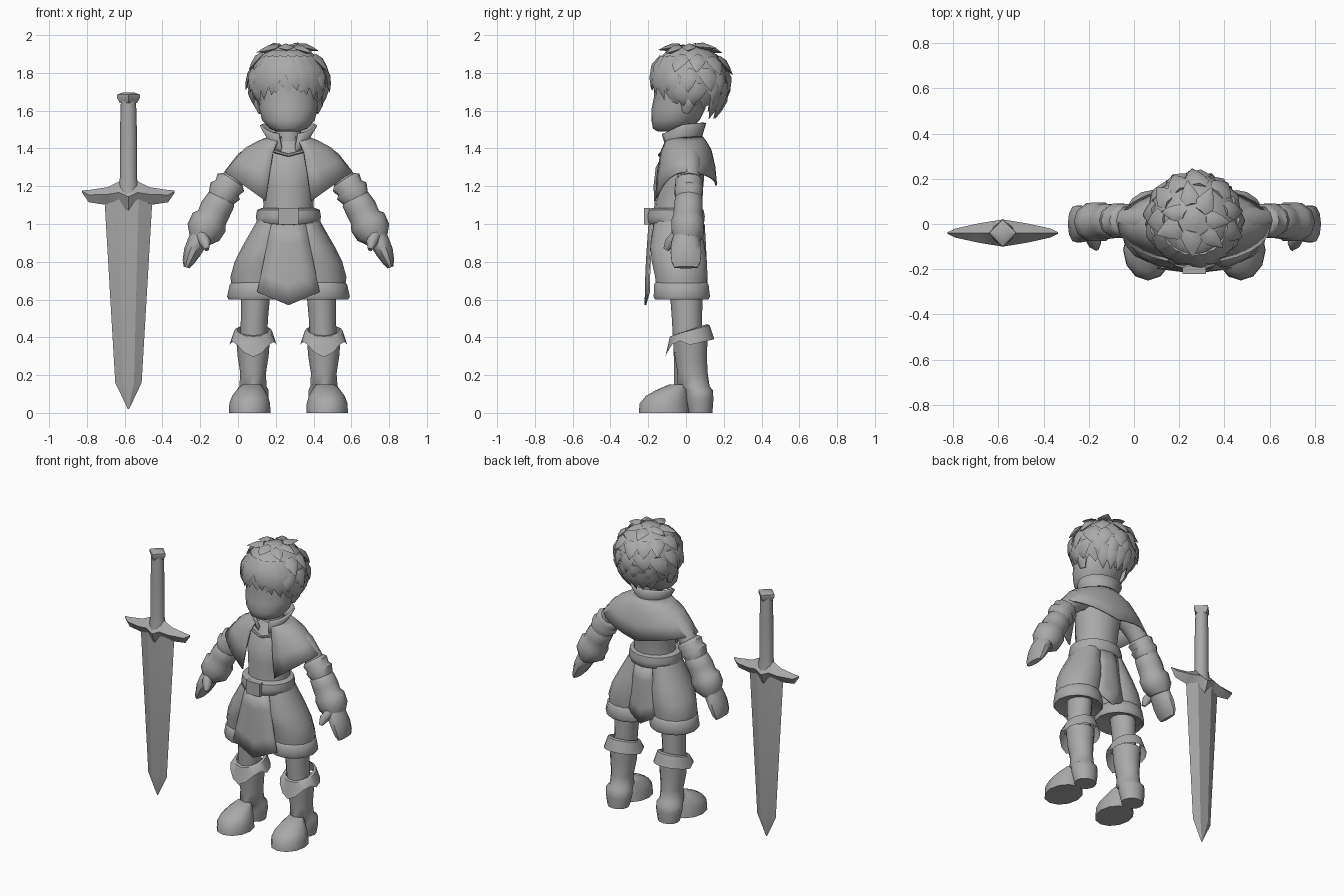
import bpy, math, random
from math import sin, cos, pi
from mathutils import Vector

random.seed(4)
cube = bpy.data.objects.get("Cube")
if cube:
    bpy.data.objects.remove(cube, do_unlink=True)

BODY_X, SWORD_X = 0.267, -0.58
mat = bpy.data.materials.new("plain grey")
mat.use_nodes = True
GREY = (0.4, 0.4, 0.4, 1)
mat.diffuse_color = GREY
mat.node_tree.nodes["Principled BSDF"].inputs["Base Color"].default_value = GREY


def make(name, verts, faces, x=BODY_X, angle=50):
    me = bpy.data.meshes.new(name)
    me.from_pydata([tuple(v) for v in verts], [], faces)
    me.materials.append(mat)
    me.shade_smooth()
    me.set_sharp_from_angle(angle=math.radians(angle))
    ob = bpy.data.objects.new(name, me)
    ob.location.x = x
    bpy.context.collection.objects.link(ob)
    return ob


def skin(name, rows, closed=True, caps=True, **kw):
    """Join rows of points into a surface."""
    n = len(rows[0])
    faces = []
    for r in range(len(rows) - 1):
        for i in range(n if closed else n - 1):
            j = (i + 1) % n
            faces.append((r * n + i, r * n + j, (r + 1) * n + j, (r + 1) * n + i))
    if closed and caps:
        faces.append(tuple(reversed(range(n))))
        faces.append(tuple(range((len(rows) - 1) * n, len(rows) * n)))
    return make(name, [p for row in rows for p in row], faces, **kw)


def loft(name, rings, n=12, tilt=0, **kw):
    """Stack of level ellipses: (x, y, z, rx, ry), tilted up towards the back."""
    rows = [[(x + rx * cos(2 * pi * i / n), y + ry * sin(2 * pi * i / n),
              z + tilt * ry * sin(2 * pi * i / n)) for i in range(n)]
            for x, y, z, rx, ry in rings]
    return skin(name, rows, **kw)


def tube(name, stations, n=10, **kw):
    """Ellipses set square to a path: (x, y, z, width, depth)."""
    pts = [Vector(s[:3]) for s in stations]
    rows = []
    for k, s in enumerate(stations):
        t = (pts[min(k + 1, len(pts) - 1)] - pts[max(k - 1, 0)]).normalized()
        u = Vector((0, 1, 0)).cross(t).normalized()
        v = t.cross(u)
        rows.append([pts[k] + u * s[3] * cos(2 * pi * i / n) + v * s[4] * sin(2 * pi * i / n)
                     for i in range(n)])
    return skin(name, rows, **kw)


def solidify(ob, t):
    m = ob.modifiers.new("thickness", "SOLIDIFY")
    m.thickness = t
    m.offset = 0


# Legs, boots and arms, mirrored
for side, s in (("left", 1), ("right", -1)):
    loft(side + "_leg", [(s * .187, .01, .32, .07, .075), (s * .18, .005, .5, .072, .08),
                         (s * .17, 0, .7, .08, .09)])
    loft(side + "_boot_shaft", [(s * .19, .075, 0, .07, .065), (s * .19, .07, .07, .085, .075),
                                (s * .19, .065, .12, .085, .078), (s * .188, .04, .14, .072, .085),
                                (s * .187, .035, .21, .068, .08), (s * .187, .025, .3, .082, .085),
                                (s * .187, .025, .4, .09, .09)])
    loft(side + "_boot_foot", [(s * .205, -.115, 0, .11, .135), (s * .205, -.115, .05, .108, .13),
                               (s * .203, -.1, .09, .095, .112), (s * .2, -.075, .12, .075, .085),
                               (s * .195, -.04, .15, .05, .05)])
    # Folded boot cuff with a pointed hem
    n = 16
    cuff = []
    for r, z in ((.085, .44), (.1, .435), (.125, .36)):
        row = []
        for i in range(n):
            a = 2 * pi * i / n
            hem = .035 * cos(3 * a + pi / 2) * (z < .4) * (sin(a) < .3)
            row.append((s * .187 + r * cos(a), .02 + (r + .005) * sin(a), z + .03 * sin(a) + hem))
        cuff.append(row)
    skin(side + "_boot_cuff", cuff, caps=False)

    loft(side + "_shorts_leg", [(s * .165, -.025, .66, .135, .135), (s * .165, -.025, .72, .142, .142),
                                (s * .145, -.035, .8, .14, .15), (s * .12, -.045, .88, .125, .148),
                                (s * .085, -.05, 1.02, .08, .12)], n=14)
    loft(side + "_shorts_cuff", [(s * .16, -.02, .62, .08, .08), (s * .165, -.022, .6, .152, .145),
                                 (s * .165, -.022, .615, .16, .153), (s * .165, -.025, .68, .146, .148),
                                 (s * .165, -.025, .695, .13, .135)], n=14)

    tube(side + "_sleeve", [(s * .14, .01, 1.37, .07, .07), (s * .22, .015, 1.32, .07, .07),
                            (s * .285, .015, 1.25, .06, .062), (s * .33, .015, 1.18, .062, .065),
                            (s * .4, .01, 1.05, .06, .06)])
    tube(side + "_elbow_guard", [(s * .295, .015, 1.235, .064, .066), (s * .305, .015, 1.22, .084, .078),
                                 (s * .325, .015, 1.19, .074, .074), (s * .335, .015, 1.175, .09, .08),
                                 (s * .36, .015, 1.13, .07, .07)])
    tube(side + "_bracer", [(s * .345, .015, 1.15, .06, .06), (s * .355, .015, 1.13, .078, .076),
                            (s * .385, .012, 1.08, .084, .08), (s * .405, .01, 1.035, .082, .08),
                            (s * .42, .01, 1.01, .1, .09), (s * .45, .008, .955, .095, .088),
                            (s * .47, .005, .915, .06, .07)])
    tube(side + "_hand", [(s * .465, .005, .95, .05, .065), (s * .485, 0, .9, .052, .08),
                          (s * .51, 0, .85, .046, .085), (s * .53, 0, .8, .032, .08),
                          (s * .54, 0, .77, .016, .065)])
    tube(side + "_thumb", [(s * .46, -.05, .94, .03, .03), (s * .44, -.085, .9, .03, .03),
                           (s * .432, -.105, .865, .012, .016)], n=8)

# Torso, belt, neck
loft("torso", [(0, -.05, 1.0, .15, .13), (0, -.045, 1.1, .132, .122), (0, -.04, 1.2, .14, .132),
               (0, -.03, 1.3, .155, .13), (0, -.01, 1.39, .14, .1), (0, 0, 1.45, .07, .07)], n=16)
loft("neck", [(0, -.01, 1.4, .07, .07), (0, -.01, 1.56, .065, .065)])
loft("belt", [(0, -.055, .995, .15, .14), (0, -.055, 1.005, .168, .153), (0, -.055, 1.04, .172, .157),
              (0, -.055, 1.075, .166, .15), (0, -.055, 1.085, .14, .13)], n=18)
buckle = skin("belt_buckle", [[(-.052, y, .998), (.052, y, .998), (.052, y, 1.086), (-.052, y, 1.086)]
                              for y in (-.19, -.222)])

# Hanging cloth flaps, front and back
for name, y, top, wide, hem, tip in (("front_flap", -1, .09, .165, .64, .57),
                                     ("back_flap", 1, .065, .105, .68, .62)):
    rows = []
    for k in range(5):
        t = k / 4
        w = top + (wide - top) * t
        z = 1.0 + (hem - 1.0) * t
        drop = (hem - tip) * t
        base = -.05 + y * (.145 + (.02 if y < 0 else .015) * sin(t * pi / 2))
        rows.append([(w * f, base - y * .02 * abs(f), z - drop * (1 - abs(f))) for f in (-1, -.5, 0, .5, 1)])
    solidify(skin(name, rows, closed=False), .008)

# Short shoulder cape, open at the front
GAP = math.radians(21)
arc = [-pi / 2 + GAP + (2 * pi - 2 * GAP) * i / 24 for i in range(25)]
rows = []
for rx, ry, z, t in ((.1, .09, 1.46, 0), (.16, .11, 1.435, 0), (.225, .135, 1.4, .12),
                     (.28, .155, 1.34, .5), (.335, .165, 1.275, 1)):
    row = []
    for a in arc:
        x = rx * cos(a)
        side_fall = 1 - abs(cos(a))
        fall = (.24 if sin(a) < 0 else .07) * side_fall * t
        row.append((x, -.005 + ry * sin(a), z - fall))
    rows.append(row)
solidify(skin("shoulder_cape", rows, closed=False), .01)

# Standing collar and its lace
rows = []
for rx, ry, z in ((.1, .09, 1.41), (.105, .095, 1.46), (.145, .115, 1.525)):
    rows.append([(rx * cos(a), -.015 + ry * sin(a), z - .04 * max(0, -sin(a)) + .01 * sin(a)) for a in arc])
solidify(skin("collar", rows, closed=False), .014)
tube("collar_lace", [(-.075, -.12, 1.385, .009, .009), (0, -.14, 1.365, .009, .009),
                     (.075, -.12, 1.385, .009, .009)], n=6)

# Head
loft("head", [(0, -.09, 1.49, .06, .06), (0, -.075, 1.505, .1, .1), (0, -.055, 1.55, .14, .128),
              (0, -.04, 1.61, .155, .142), (0, -.025, 1.68, .16, .143), (0, -.005, 1.76, .175, .17),
              (0, 0, 1.85, .16, .165), (0, 0, 1.92, .1, .1)], n=20)
for side, s in (("left", 1), ("right", -1)):
    tube(side + "_ear", [(s * .145, .0, 1.59, .015, .02), (s * .162, .01, 1.63, .02, .038),
                         (s * .17, .015, 1.67, .018, .04), (s * .165, .01, 1.7, .01, .02)], n=8)


def scalp(a, lat, puff=1.0):
    """Point on the hair volume, a = azimuth, lat = angle down from the crown."""
    r = sin(lat) * puff
    z = 1.755 + .195 * cos(lat) * puff
    return Vector((.2 * r * cos(a), .02 + .2 * r * sin(a), z))


def hem_lat(a):
    """Hairline: high over the brow, lower at the temples and nape."""
    front = -sin(a)
    if front > .45:
        return 1.72
    return 2.05 + .38 * max(0, -front)


# Hair cap with a ragged hem
n = 36
rows = []
for k in range(9):
    row = []
    for i in range(n):
        a = 2 * pi * i / n
        lat = .08 + (hem_lat(a) + (.16 if i % 2 else -.04) - .08) * k / 8
        row.append(scalp(a, lat, 1 + .03 * (i % 2) * k / 8))
    rows.append(row)
skin("hair_cap", rows, caps=False, angle=60)
make("hair_crown", rows[0], [tuple(range(n))])


def lock(name, a, lat, length, width, lift, swing=0.0):
    """Flat pointed tuft lying on the scalp and lifting at its tip."""
    rows = []
    for t, w in ((0, .6), (.35, 1), (.7, .6), (1, .03)):
        aa = a + swing * t
        c = scalp(aa, lat + length * t, 1.0 + lift * t * t)
        across = Vector((-sin(aa), cos(aa), 0)) * width * w
        out = Vector((cos(aa) * sin(lat), sin(aa) * sin(lat), cos(lat))) * .022 * w
        rows.append([c + across, c + out, c - across, c - out])
    skin(name, rows, angle=70)


# Layers of tufts: (latitude, count, length, width, lift)
for layer, (lat, count, length, width, lift) in enumerate((
        (.3, 7, .5, .045, .17), (.8, 11, .55, .05, .12), (1.25, 13, .6, .05, .13), (1.65, 13, .6, .045, .1))):
    for i in range(count):
        a = 2 * pi * (i + .5 * (layer % 2)) / count
        if sin(a) < -.5 and layer != 0:
            continue
        lock(f"hair_tuft_{layer}_{i}", a, lat + random.uniform(-.08, .08), length,
             width * random.uniform(.85, 1.2), lift * random.uniform(.6, 1.3), random.uniform(-.15, .25))

# Fringe swept across the brow
for i in range(7):
    a = -pi / 2 + (i - 3) * .28
    lock(f"fringe_{i}", a, .85, .95 + .12 * abs(i - 3), .06, .07, .22 if i > 2 else -.18)
# Long temple and nape locks
for i, a in enumerate((-.45, -.1, pi + .45, pi + .1)):
    lock(f"temple_lock_{i}", a, 1.4, .95, .045, .04)
for i in range(5):
    lock(f"nape_lock_{i}", pi / 2 + (i - 2) * .35, 1.85, .72, .045, .22)

# Sword: blade, guard, grip, pommel
SY = -.04


def blade_ring(z, w, d):
    return [(w, SY, z), (w * .42, SY + d, z), (-w * .42, SY + d, z),
            (-w, SY, z), (-w * .42, SY - d, z), (w * .42, SY - d, z)]


skin("sword_blade", [blade_ring(*r) for r in ((1.15, .128, .03), (.16, .07, .024), (.02, .003, .002))],
     x=SWORD_X, angle=25)
loft("sword_grip", [(0, SY, 1.15, .06, .05), (0, SY, 1.24, .046, .04), (0, SY, 1.45, .046, .04),
                    (0, SY, 1.66, .04, .036)], n=10, x=SWORD_X)
loft("sword_pommel", [(0, SY, 1.64, .045, .045), (0, SY, 1.67, .062, .062), (0, SY, 1.685, .06, .06),
                      (0, SY, 1.695, .035, .035)], n=4, x=SWORD_X, angle=30)
# Guard sections along x: (x, top, bottom, half depth)
half = [(.245, 1.178, 1.165, .003), (.21, 1.18, 1.115, .02), (.11, 1.195, 1.1, .042), (.05, 1.225, 1.08, .052)]
spans = [(-x, t, b, d) for x, t, b, d in half] + [(0, 1.24, 1.0, .06)] + half[::-1]
skin("sword_guard", [[(x, SY, t), (x, SY - d, (t * .6 + b * .4)), (x, SY, b), (x, SY + d, (t * .6 + b * .4))]
                     for x, t, b, d in spans], x=SWORD_X, angle=45)
